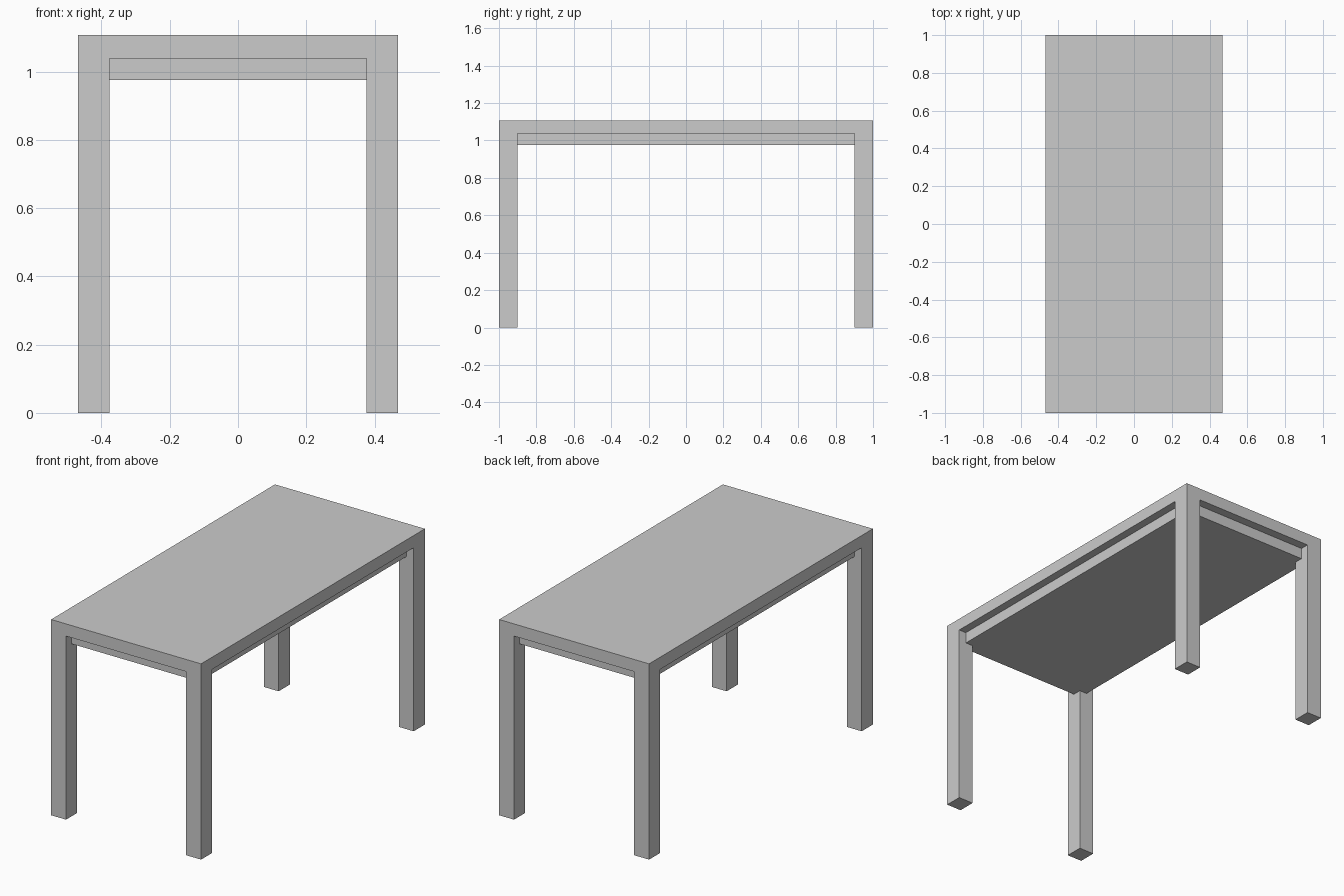
import bpy, bmesh

if "Cube" in bpy.data.objects:
    bpy.data.objects.remove(bpy.data.objects["Cube"])

HX, HY = 0.469, 1.0                    # half size of the table
LX, LY = 0.376, 0.9                    # inner edges of the legs
Z_TOP, Z_SLAB, Z_PANEL = 1.107, 1.038, 0.975


def add_object(name, bm):
    bmesh.ops.recalc_face_normals(bm, faces=bm.faces)
    mesh = bpy.data.meshes.new(name)
    bm.to_mesh(mesh)
    bm.free()
    obj = bpy.data.objects.new(name, mesh)
    bpy.context.collection.objects.link(obj)
    return obj


# Table top and legs in one piece: slab, cut at the leg lines, corners pulled down
bm = bmesh.new()
bmesh.ops.create_cube(bm, size=1)
for v in bm.verts:
    v.co = (v.co.x * 2 * HX, v.co.y * 2 * HY, Z_TOP if v.co.z > 0 else Z_SLAB)
for co, no in (((LX, 0, 0), (1, 0, 0)), ((-LX, 0, 0), (1, 0, 0)),
               ((0, LY, 0), (0, 1, 0)), ((0, -LY, 0), (0, 1, 0))):
    bmesh.ops.bisect_plane(bm, geom=bm.verts[:] + bm.edges[:] + bm.faces[:],
                           plane_co=co, plane_no=no)
bm.normal_update()
corners = []
for f in bm.faces:
    c = f.calc_center_median()
    if f.normal.z < -0.5 and abs(c.x) > LX and abs(c.y) > LY:
        corners.append(f)
for f in bmesh.ops.extrude_discrete_faces(bm, faces=corners)["faces"]:
    for v in f.verts:
        v.co.z = 0
# Merge the coplanar faces left by the cuts
bmesh.ops.dissolve_limit(bm, angle_limit=0.01, verts=bm.verts[:], edges=bm.edges[:])
add_object("table_top_and_legs", bm)

# Solid panel under the top, its edges meeting the middle of the legs
bm = bmesh.new()
bmesh.ops.create_cube(bm, size=1)
for v in bm.verts:
    v.co = (v.co.x * (HX + LX), v.co.y * (HY + LY), Z_SLAB if v.co.z > 0 else Z_PANEL)
add_object("under_panel", bm)
